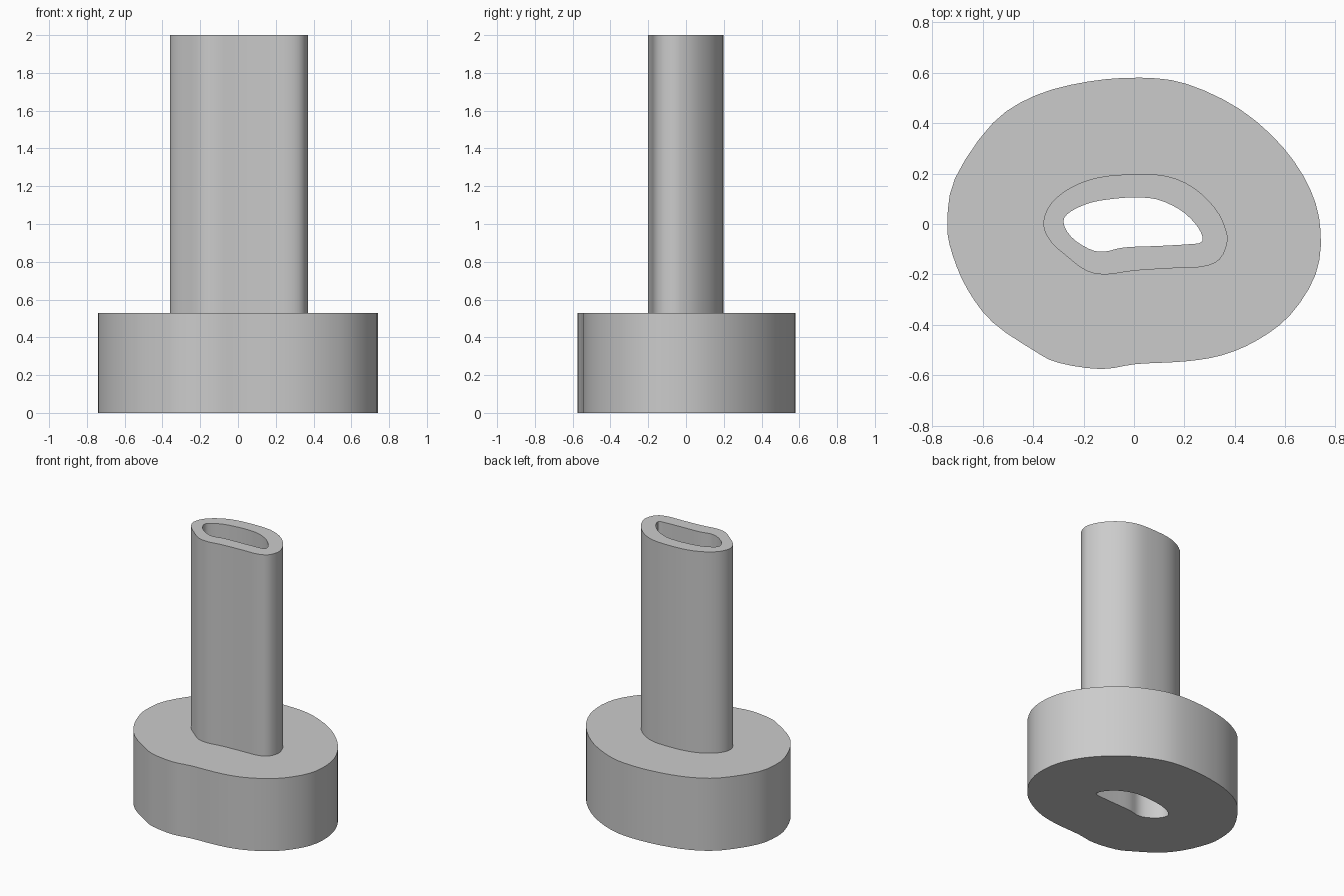
import bpy
import bmesh
import math
from mathutils import Vector

cube = bpy.data.objects.get("Cube")
if cube:
    bpy.data.objects.remove(cube, do_unlink=True)

BASE_TOP = 0.53
TUBE_TOP = 2.0

# Horizontal outlines, clockwise from the right-hand end
BASE = [(-.74, 0), (-.71, .18), (-.56, .40), (-.39, .51), (-.18, .565), (.03, .58),
        (.21, .555), (.42, .455), (.59, .305), (.70, .135), (.74, -.03), (.72, -.20),
        (.62, -.36), (.49, -.46), (.35, -.52), (.20, -.545), (.01, -.555), (-.13, -.575),
        (-.30, -.55), (-.40, -.50), (-.56, -.39), (-.66, -.26), (-.72, -.12)]
TUBE = [(-.36, 0), (-.33, .08), (-.25, .145), (-.14, .185), (0, .197), (.13, .19),
        (.235, .145), (.32, .065), (.36, -.01), (.37, -.07), (.34, -.14), (.27, -.17),
        (.16, -.175), (0, -.185), (-.11, -.20), (-.19, -.185), (-.27, -.125), (-.33, -.07)]
BORE = [(-.28, .01), (-.25, .05), (-.17, .085), (-.08, .10), (0, .105), (.09, .098),
        (.18, .058), (.24, .005), (.27, -.045), (.265, -.073), (.22, -.08), (.1, -.087),
        (-.04, -.093), (-.12, -.11), (-.18, -.098), (-.25, -.05)]


def smooth_outline(points, steps=3):
    """Round a closed outline with a spline through its points."""
    pts = [Vector(p) for p in points]
    count = len(pts)
    result = []
    for i in range(count):
        before, start, end, after = (pts[(i + k) % count] for k in (-1, 0, 1, 2))
        for step in range(steps):
            t = step / steps
            result.append(start + (end - before) * t / 2
                          + (before - start * 2.5 + end * 2 - after / 2) * t ** 2
                          + (start * 3 - before - end * 3 + after) * t ** 3 / 2)
    return result


def add_ring(bm, outline, z):
    """Add a closed loop of edges at one height."""
    verts = [bm.verts.new((p.x, p.y, z)) for p in outline]
    return verts, [bm.edges.new((v, verts[i - 1])) for i, v in enumerate(verts)]


def add_wall(bm, points, bottom, top):
    """Add an upright wall and return its lower and upper edge loops."""
    outline = smooth_outline(points)
    low, low_edges = add_ring(bm, outline, bottom)
    high, high_edges = add_ring(bm, outline, top)
    for i in range(len(low)):
        bm.faces.new((low[i - 1], low[i], high[i], high[i - 1]))
    return low_edges, high_edges


def fill_between(bm, outer, inner):
    """Close the flat band between two loops."""
    bmesh.ops.triangle_fill(bm, edges=outer + inner, use_beauty=True)


bm = bmesh.new()
# Broad foot, upright tube and the bore running through both
foot_low, foot_high = add_wall(bm, BASE, 0, BASE_TOP)
tube_low, tube_high = add_wall(bm, TUBE, BASE_TOP, TUBE_TOP)
bore_low, bore_high = add_wall(bm, BORE, 0, TUBE_TOP)
# Underside, shoulder and rim
fill_between(bm, foot_low, bore_low)
fill_between(bm, foot_high, tube_low)
fill_between(bm, tube_high, bore_high)
bmesh.ops.recalc_face_normals(bm, faces=bm.faces)

mesh = bpy.data.meshes.new("flanged_tube")
bm.to_mesh(mesh)
bm.free()
tube = bpy.data.objects.new("flanged_tube", mesh)
bpy.context.collection.objects.link(tube)

# Plain grey finish
grey = bpy.data.materials.new("light_grey")
grey.use_nodes = True
colour = (0.6, 0.6, 0.6, 1)
grey.diffuse_color = colour
grey.node_tree.nodes["Principled BSDF"].inputs["Base Color"].default_value = colour
mesh.materials.append(grey)

bpy.ops.object.select_all(action='DESELECT')
tube.select_set(True)
bpy.context.view_layer.objects.active = tube
bpy.ops.object.shade_smooth_by_angle(angle=math.radians(30))
